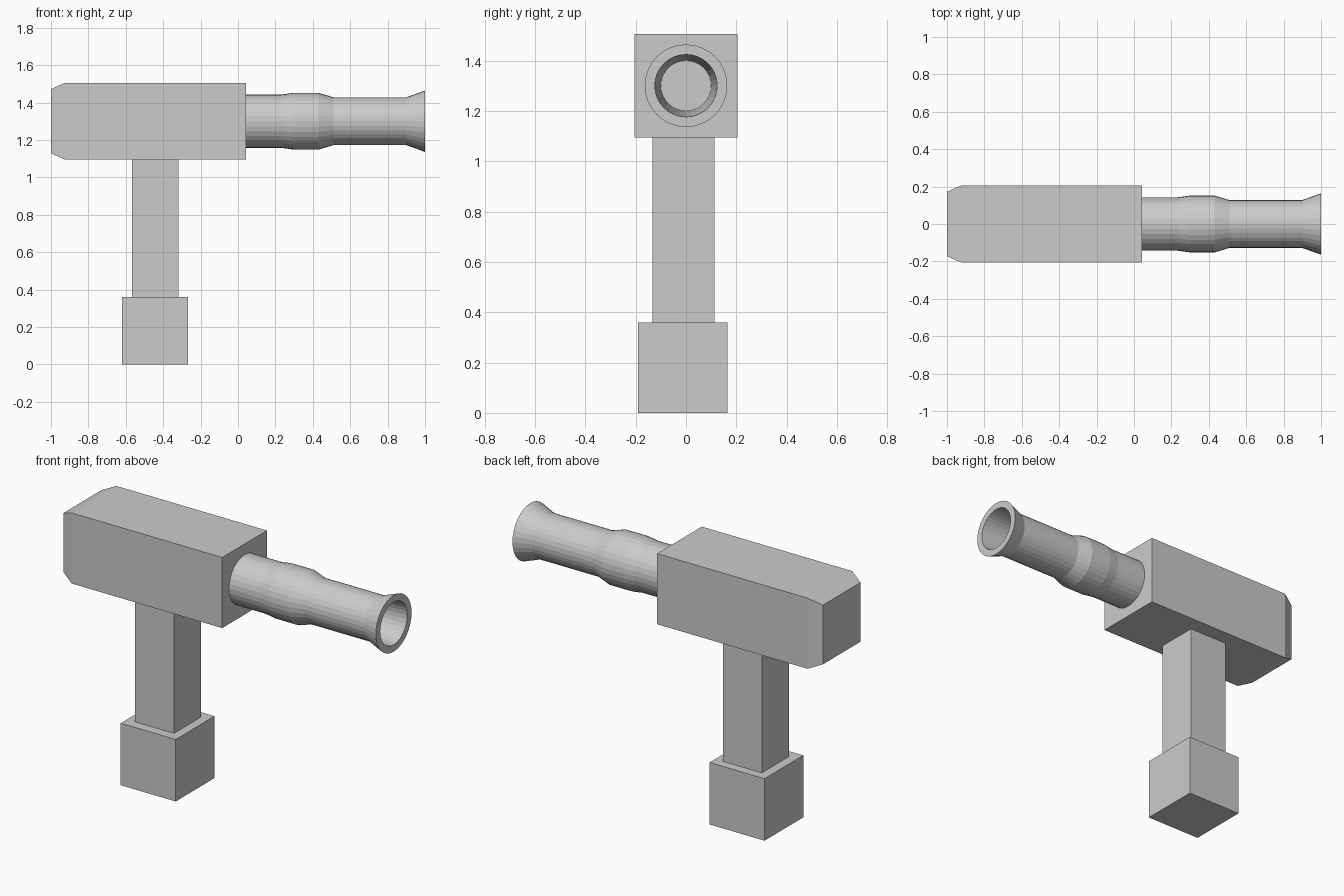
import bpy, bmesh
from math import cos, sin, pi

if "Cube" in bpy.data.objects:
    bpy.data.objects.remove(bpy.data.objects["Cube"])


def finish(name, bm):
    bmesh.ops.recalc_face_normals(bm, faces=bm.faces)
    mesh = bpy.data.meshes.new(name)
    bm.to_mesh(mesh)
    bm.free()
    obj = bpy.data.objects.new(name, mesh)
    bpy.context.collection.objects.link(obj)
    return obj


def box(name, lo, hi):
    bm = bmesh.new()
    bmesh.ops.create_cube(bm, size=1)
    for v in bm.verts:
        for i in range(3):
            v.co[i] = lo[i] if v.co[i] < 0 else hi[i]
    return finish(name, bm)


def loft(name, rings):
    """Skin equal-length rings of points and cap both ends."""
    bm = bmesh.new()
    loops = [[bm.verts.new(p) for p in ring] for ring in rings]
    n = len(loops[0])
    for a, b in zip(loops, loops[1:]):
        for i in range(n):
            j = (i + 1) % n
            bm.faces.new((a[i], a[j], b[j], b[i]))
    bm.faces.new(loops[0])
    bm.faces.new(loops[-1])
    return finish(name, bm)


AXIS_Z = 1.30


def square(x, h):
    return [(x, sy * h, AXIS_Z + sz * h)
            for sy, sz in ((-1, -1), (1, -1), (1, 1), (-1, 1))]


def circle(x, r, n=32):
    return [(x, r * cos(2 * pi * i / n), AXIS_Z + r * sin(2 * pi * i / n))
            for i in range(n)]


# Main housing with a tapered rear
loft("housing", [square(-1.0, 0.172), square(-0.925, 0.205), square(0.042, 0.205)])

# Barrel: outer profile, flared muzzle, then back down the tapered bore
profile = [(0.042, 0.143), (0.235, 0.143), (0.30, 0.152), (0.43, 0.152),
           (0.51, 0.128), (0.90, 0.128), (1.0, 0.164),
           (1.0, 0.124), (0.55, 0.10)]
loft("barrel", [circle(x, r) for x, r in profile])

# Grip and its base block
box("grip", (-0.567, -0.133, 0.36), (-0.318, 0.114, 1.095))
box("grip_base", (-0.62, -0.19, 0.0), (-0.267, 0.165, 0.36))
